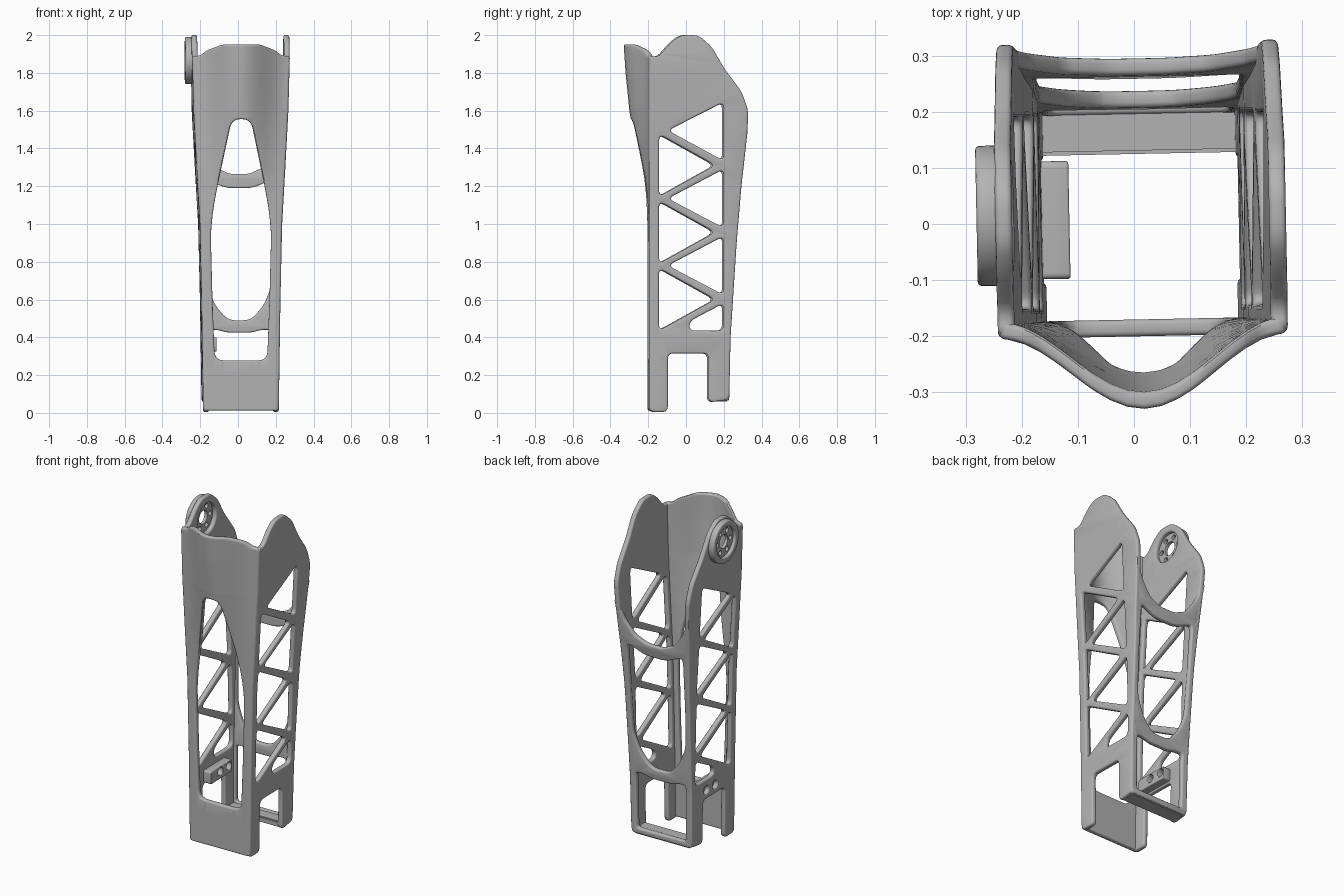
import bpy
import bmesh
import math
from mathutils import Vector, Matrix

if "Cube" in bpy.data.objects:
    bpy.data.objects.remove(bpy.data.objects["Cube"], do_unlink=True)

grey = bpy.data.materials.new("plain_grey")
grey.use_nodes = True
grey.diffuse_color = (0.45, 0.45, 0.45, 1)
grey.node_tree.nodes["Principled BSDF"].inputs["Base Color"].default_value = grey.diffuse_color

TURN = Matrix.Translation((0.012, 0, 0)) @ Matrix.Rotation(math.radians(1.15), 4, 'Z')
THICK = 0.03
HUB = (0.02, 1.865)


def lerp_table(table, t):
    if t <= table[0][0]:
        return table[0][1]
    for (a, va), (b, vb) in zip(table, table[1:]):
        if t <= b:
            return va + (vb - va) * (t - a) / (b - a)
    return table[-1][1]


def half_width(z):
    return lerp_table([(0, .2), (.6, .209), (1, .218), (1.3, .235), (1.6, .251), (1.9, .259)], z)


def back_y(z):
    return lerp_table([(.07, .225), (.4, .232), (.9, .264), (1.2, .289), (1.5, .322)], z)


def bulge(z):
    return lerp_table([(.8, 0), (1, .01), (1.2, .035), (1.4, .07), (1.6, .1), (1.8, .12), (1.95, .13)], z)


def rounded(pts, r, steps=5):
    """Fillet every corner of a polygon."""
    out = []
    pts = [Vector(p) for p in pts]
    for i, p in enumerate(pts):
        ends = []
        for q in (pts[i - 1], pts[(i + 1) % len(pts)]):
            d = q - p
            ends.append(p + d.normalized() * min(r, d.length * 0.45))
        for k in range(steps + 1):
            t = k / steps
            out.append(ends[0] * (1 - t) ** 2 + p * 2 * t * (1 - t) + ends[1] * t * t)
    return out


def circle(c, r, n=32):
    return [Vector((c[0] + r * math.cos(2 * math.pi * i / n),
                    c[1] + r * math.sin(2 * math.pi * i / n))) for i in range(n)]


def symmetric(half):
    """Mirror a half outline, listed from top to bottom, across x = 0."""
    return half + [(-x, z) for x, z in reversed(half)]


def sheet(name, loops, place, thick=THICK, edge=0.009, cut_z=0.1, cut_x=0):
    """Fill outlines with holes, thicken with rounded rims, then bend with place(a, b, depth)."""
    cu = bpy.data.curves.new(name, 'CURVE')
    cu.dimensions = '2D'
    cu.fill_mode = 'BOTH'
    cu.bevel_depth, cu.bevel_resolution = edge, 2
    cu.offset = -edge
    cu.extrude = thick / 2 - edge
    for loop in loops:
        sp = cu.splines.new('POLY')
        sp.points.add(len(loop) - 1)
        for pt, p in zip(sp.points, loop):
            pt.co = (p[0], p[1], 0, 1)
        sp.use_cyclic_u = True
    tmp = bpy.data.objects.new(name + "_outline", cu)
    bpy.context.collection.objects.link(tmp)
    bpy.context.view_layer.update()
    me = bpy.data.meshes.new_from_object(tmp.evaluated_get(bpy.context.evaluated_depsgraph_get()))
    bpy.data.objects.remove(tmp, do_unlink=True)
    bm = bmesh.new()
    bm.from_mesh(me)
    bmesh.ops.remove_doubles(bm, verts=bm.verts, dist=1e-5)
    cuts = []
    if cut_z:
        cuts += [((0, i * cut_z, 0), (0, 1, 0)) for i in range(1, int(2 / cut_z))]
    if cut_x:
        cuts += [((i * cut_x, 0, 0), (1, 0, 0)) for i in range(-8, 9)]
    for co, no in cuts:
        bmesh.ops.bisect_plane(bm, geom=bm.verts[:] + bm.edges[:] + bm.faces[:],
                               plane_co=co, plane_no=no, dist=1e-5)
    for v in bm.verts:
        v.co = place(*v.co)
    finish(name, bm, me)


def finish(name, bm, me=None):
    me = me or bpy.data.meshes.new(name)
    bmesh.ops.recalc_face_normals(bm, faces=bm.faces)
    bm.to_mesh(me)
    bm.free()
    me.name = name
    me.materials.clear()
    me.materials.append(grey)
    ob = bpy.data.objects.new(name, me)
    bpy.context.collection.objects.link(ob)
    ob.matrix_world = TURN
    bpy.ops.object.select_all(action='DESELECT')
    ob.select_set(True)
    bpy.context.view_layer.objects.active = ob
    bpy.ops.object.shade_smooth_by_angle(angle=math.radians(35))


def box(name, lo, hi):
    lo, hi = Vector(lo), Vector(hi)
    bm = bmesh.new()
    bmesh.ops.create_cube(bm, size=1)
    for v in bm.verts:
        v.co = (lo + hi) / 2 + v.co * (hi - lo)
    bmesh.ops.bevel(bm, geom=bm.edges[:], offset=0.006, segments=2, affect='EDGES')
    finish(name, bm)


# Side plates: outline in y, z with a zigzag of triangular windows
side = rounded([(-.198, .005), (-.198, 1.89), (-.15, 1.885), (-.08, 1.965), (-.03, 2.0), (.06, 2.0),
                (.13, 1.94), (.2, 1.82), (.29, 1.7), (.325, 1.6), (.32, 1.48), (.289, 1.2), (.264, .9),
                (.232, .4), (.225, .07), (.115, .055), (.115, .315), (-.1, .315), (-.1, .005)], 0.03)
windows = [[(.195, 1.645), (.195, 1.335), (-.1, 1.495)],
           [(.195, .58), (.195, .435), (.015, .435), (.015, .485)]]
for i in range(3):
    z = 1.31 - i * 0.355
    windows.append([(-.147, z + .165), (-.147, z - .165), (.15, z)])
for z in (1.135, .78):
    windows.append([(.195, z + .155), (.195, z - .155), (-.1, z)])
side_loops = [side] + [rounded(w, 0.035) for w in windows]
screws = [circle((y, .37), .024, 16) for y in (0, .085)]


def side_place(s):
    return lambda a, b, d: (s * (half_width(b) - THICK / 2 + d), a, b)


sheet("left_side_plate", side_loops, side_place(1))
sheet("right_side_plate", side_loops + screws + [circle(HUB, .09)], side_place(-1))

# Front panel: long opening, bulging forward towards the top
front = rounded(symmetric([(.1, 1.95), (.18, 1.92), (.215, 1.892), (.256, 1.888), (.249, 1.6), (.233, 1.3),
                           (.216, 1), (.207, .6), (.198, .012)]), 0.015)
opening = rounded(symmetric([(.05, 1.555), (.125, 1.2), (.147, 1.08), (.16, .95),
                             (.151, .6), (.139, .278)]), 0.05)


def front_place(a, b, d):
    bell = 0.5 + 0.5 * math.cos(math.pi * min(1, abs(a) / half_width(b)))
    return (a, -.2 + THICK / 2 + d - bulge(b) * bell, b)


sheet("front_panel", [front, opening], front_place, cut_x=0.03)

# Back panel: scooped top, a large rounded window and a square one below
back = rounded(symmetric([(.05, 1.265), (.13, 1.3), (.19, 1.38), (.243, 1.51), (.233, 1.3), (.216, 1),
                          (.207, .6), (.198, .065)]), 0.02)
window = rounded(symmetric([(.07, 1.19), (.15, 1.225), (.183, 1.23), (.18, .9), (.173, .68),
                            (.13, .57), (.06, .49)]), 0.04)
lower = rounded(symmetric([(.06, .425), (.12, .44), (.163, .44), (.16, .1)]), 0.02)
sheet("back_panel", [back, window, lower],
      lambda a, b, d: (a, back_y(b) - THICK / 2 + d, b))

# Strap floor joining the rear feet
box("rear_floor", (-.185, .125, .06), (.185, .22, .095))


# Hub on the right plate: raised rim around a drilled flange
def hub_place(x):
    return lambda a, b, d: (x + d, a, b)


sheet("hub_rim", [circle(HUB, .125, 48), circle(HUB, .09, 48)], hub_place(-.27), .045, .008, 0)
bolts = [circle((HUB[0] + .066 * math.cos(i * math.pi / 3), HUB[1] + .066 * math.sin(i * math.pi / 3)),
                .014, 16) for i in range(6)]
sheet("hub_flange", [circle(HUB, .094, 48), circle(HUB, .04)] + bolts, hub_place(-.264), .02, .002, 0)

# Drilled mounting block inside the right plate
block = rounded([(-.095, .325), (.115, .325), (.115, .4), (-.095, .4)], 0.012)
sheet("mounting_block", [block] + screws, hub_place(-.152), .05, .004, 0)
